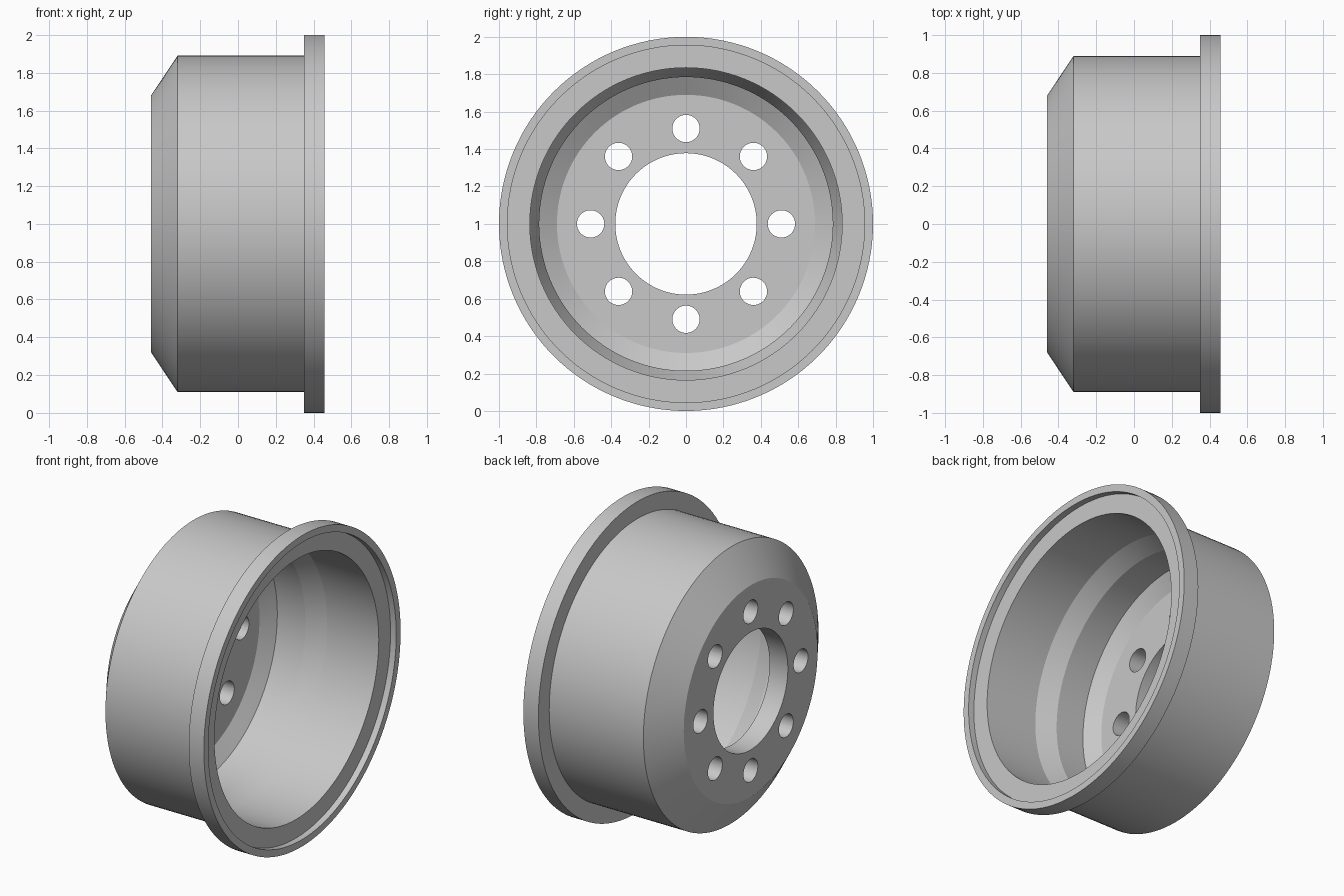
import bpy
import bmesh
from math import cos, sin, pi, radians
from mathutils import Matrix, Vector

cube = bpy.data.objects.get("Cube")
if cube:
    bpy.data.objects.remove(cube)

SEGMENTS = 128
BOLTS = 8
CENTRE = Vector((0, 0, 1))

# Cross-section as (x along the axle, radius)
PROFILE = [
    (-0.46, 0.378), (-0.46, 0.68), (-0.32, 0.89),             # hub face and chamfer
    (0.35, 0.89), (0.35, 1.0), (0.457, 1.0), (0.457, 0.955),  # outer wall and flange
    (0.417, 0.955), (0.417, 0.835),                           # recess in the rim
    (0.05, 0.835), (-0.07, 0.785),                            # bore and its taper
    (-0.27, 0.785), (-0.33, 0.69), (-0.33, 0.378),            # inner chamfer and floor
]


def add_object(name, bm):
    bmesh.ops.recalc_face_normals(bm, faces=bm.faces)
    mesh = bpy.data.meshes.new(name)
    bm.to_mesh(mesh)
    bm.free()
    obj = bpy.data.objects.new(name, mesh)
    bpy.context.collection.objects.link(obj)
    return obj


def ring_point(x, radius, angle):
    return CENTRE + Vector((x, radius * cos(angle), radius * sin(angle)))


# Drum body turned around the x axis
bm = bmesh.new()
rings = [[bm.verts.new(ring_point(x, r, 2 * pi * i / SEGMENTS)) for i in range(SEGMENTS)]
         for x, r in PROFILE]
for k, ring in enumerate(rings):
    following = rings[(k + 1) % len(rings)]
    for i in range(SEGMENTS):
        j = (i + 1) % SEGMENTS
        bm.faces.new((ring[i], ring[j], following[j], following[i]))
drum = add_object("brake_drum", bm)

# Bolt hole cutter: a circle of cylinders through the hub floor
bm = bmesh.new()
for i in range(BOLTS):
    place = Matrix.Translation(ring_point(-0.4, 0.51, 2 * pi * i / BOLTS))
    bmesh.ops.create_cone(bm, cap_ends=True, segments=48, radius1=0.073, radius2=0.073,
                          depth=0.4, matrix=place @ Matrix.Rotation(pi / 2, 4, 'Y'))
cutter = add_object("bolt_hole_cutter", bm)
cutter.hide_render = True

holes = drum.modifiers.new("bolt_holes", 'BOOLEAN')
holes.operation = 'DIFFERENCE'
holes.solver = 'EXACT'
holes.object = cutter

# Cast metal colour
metal = bpy.data.materials.new("grey_metal")
metal.use_nodes = True
colour = (0.58, 0.58, 0.58, 1)
metal.diffuse_color = colour
metal.node_tree.nodes["Principled BSDF"].inputs["Base Color"].default_value = colour
drum.data.materials.append(metal)

# Cut the holes, then smooth the curved walls
bpy.ops.object.select_all(action='DESELECT')
drum.select_set(True)
bpy.context.view_layer.objects.active = drum
bpy.ops.object.modifier_apply(modifier=holes.name)
bpy.data.objects.remove(cutter)
bpy.ops.object.shade_smooth_by_angle(angle=radians(15))
